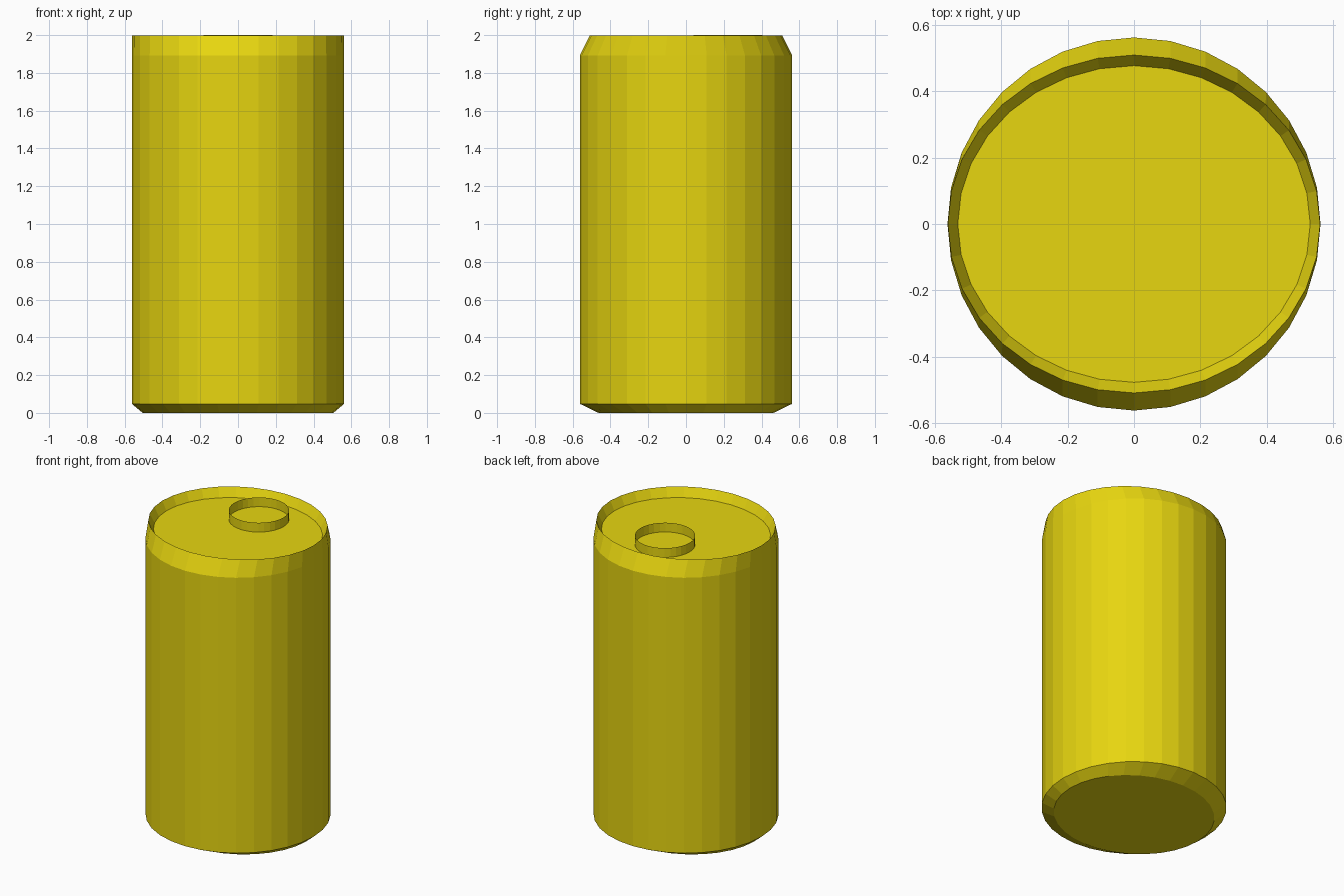
import bpy, bmesh
from math import sin, cos, pi

if "Cube" in bpy.data.objects:
    bpy.data.objects.remove(bpy.data.objects["Cube"])

SIDES = 32

yellow = bpy.data.materials.new("yellow_paint")
yellow.diffuse_color = (0.8, 0.67, 0.005, 1)
yellow.use_nodes = True
yellow.node_tree.nodes["Principled BSDF"].inputs["Base Color"].default_value = yellow.diffuse_color


def loft(name, sections, y=0.0, capped=True):
    """Join a stack of elliptical sections (x radius, y radius, z) into one flat-shaded object."""
    bm = bmesh.new()
    rings = [[bm.verts.new((rx * sin(2 * pi * i / SIDES),
                            y - ry * cos(2 * pi * i / SIDES), z))
              for i in range(SIDES)] for rx, ry, z in sections]
    for low, high in zip(rings, rings[1:]):
        for i in range(SIDES):
            j = (i + 1) % SIDES
            bm.faces.new((low[i], low[j], high[j], high[i]))
    if capped:
        bm.faces.new(rings[0][::-1])
        bm.faces.new(rings[-1])
    mesh = bpy.data.meshes.new(name)
    bm.to_mesh(mesh)
    bm.free()
    mesh.materials.append(yellow)
    obj = bpy.data.objects.new(name, mesh)
    bpy.context.collection.objects.link(obj)
    return obj


# Can body: tapered base, straight wall, oval rim and sunken lid
loft("can_body", [
    (0.505, 0.463, 0.0),
    (0.562, 0.562, 0.048),
    (0.562, 0.562, 1.893),
    (0.561, 0.509, 1.998),
    (0.531, 0.477, 1.938),
])

# Pull ring: thin open band standing on the lid
loft("pull_ring", [(0.183, 0.183, 1.938), (0.183, 0.183, 2.0)], y=0.222, capped=False)
